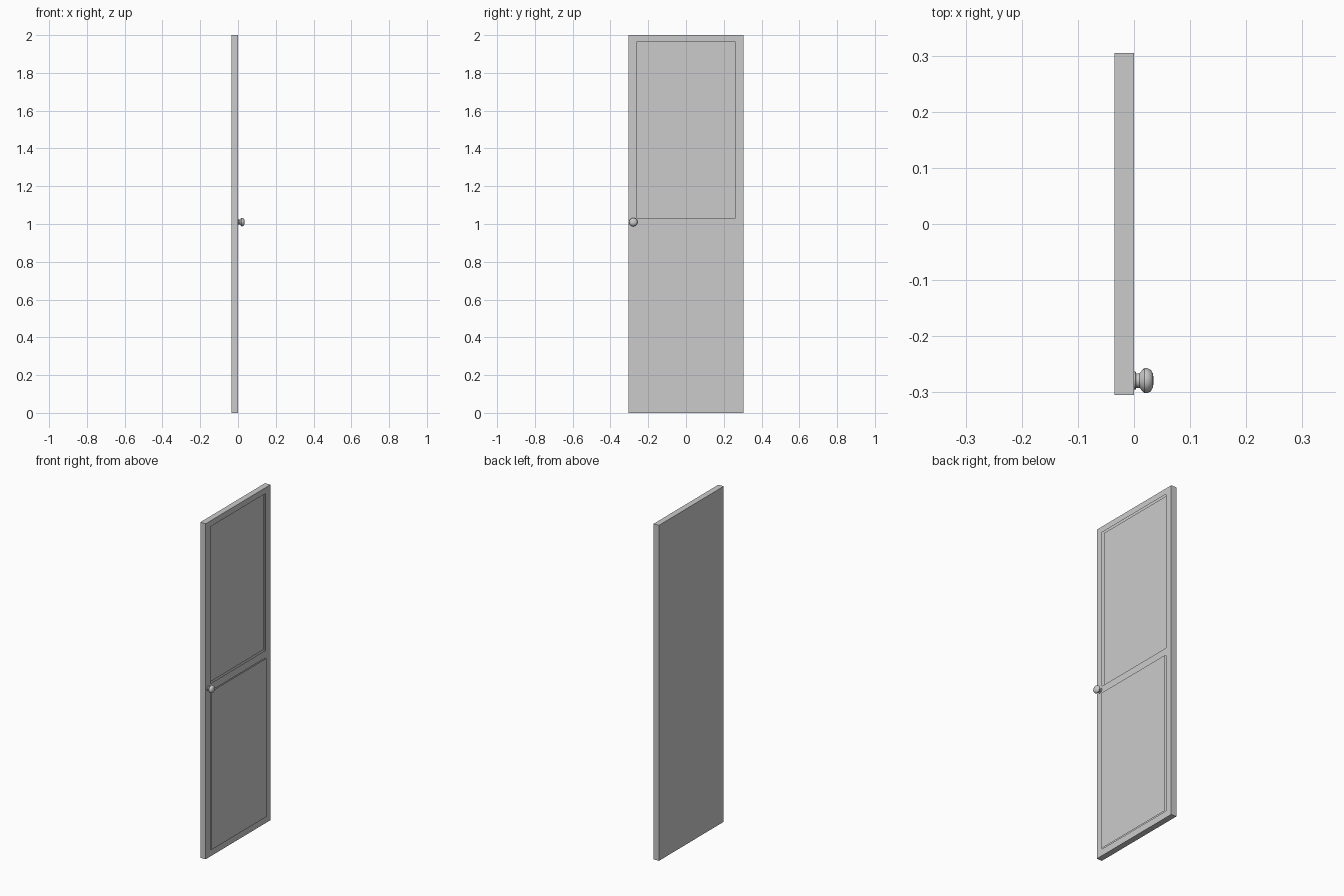
import bpy, bmesh, math

cube = bpy.data.objects.get("Cube")
if cube:
    bpy.data.objects.remove(cube, do_unlink=True)


def material(name, value):
    mat = bpy.data.materials.new(name)
    mat.use_nodes = True
    color = (value, value, value, 1)
    mat.diffuse_color = color
    mat.node_tree.nodes["Principled BSDF"].inputs["Base Color"].default_value = color
    return mat


grey = material("light grey", 0.6)


def finish(name, bm):
    bmesh.ops.remove_doubles(bm, verts=bm.verts, dist=1e-5)
    bmesh.ops.recalc_face_normals(bm, faces=bm.faces)
    mesh = bpy.data.meshes.new(name)
    bm.to_mesh(mesh)
    bm.free()
    mesh.materials.append(grey)
    obj = bpy.data.objects.new(name, mesh)
    bpy.context.collection.objects.link(obj)
    return obj


# Door slab: front face is a grid whose two middle cells become panels
BACK, FACE = -0.035, 0.0
ys = (-0.305, -0.26, 0.26, 0.305)
zs = (0.0, 0.04, 0.985, 1.03, 1.965, 2.0)
bm = bmesh.new()


def quad(corners):
    return bm.faces.new([bm.verts.new(c) for c in corners])


panels = []
for i in range(3):
    for j in range(5):
        y0, y1, z0, z1 = ys[i], ys[i + 1], zs[j], zs[j + 1]
        face = quad([(FACE, y0, z0), (FACE, y1, z0), (FACE, y1, z1), (FACE, y0, z1)])
        if i == 1 and j in (1, 3):
            panels.append(face)

# Back and edges of the slab
rim = [(ys[0], zs[0]), (ys[-1], zs[0]), (ys[-1], zs[-1]), (ys[0], zs[-1])]
quad([(BACK, y, z) for y, z in reversed(rim)])
for (ya, za), (yb, zb) in zip(rim, rim[1:] + rim[:1]):
    quad([(BACK, ya, za), (BACK, yb, zb), (FACE, yb, zb), (FACE, ya, za)])

# Sloped moulding down into each panel, then the raised centre field
for face in panels:
    for width, depth in ((0.034, -0.02), (0.027, 0.006)):
        bmesh.ops.inset_region(bm, faces=[face], thickness=width, depth=depth)
finish("door_panel", bm)

# Turned knob: (distance from door, radius), spun about the x axis
profile = [(0, 0), (0, 0.016), (0.003, 0.016), (0.004, 0.013), (0.010, 0.013),
           (0.015, 0.019), (0.019, 0.0225), (0.023, 0.0225), (0.030, 0.019),
           (0.034, 0.012), (0.035, 0)]
KNOB_Y, KNOB_Z = -0.279, 1.01
bm = bmesh.new()
verts = [bm.verts.new((x, KNOB_Y + r, KNOB_Z)) for x, r in profile]
edges = [bm.edges.new(pair) for pair in zip(verts, verts[1:])]
bmesh.ops.spin(bm, geom=verts + edges, cent=(0, KNOB_Y, KNOB_Z), axis=(1, 0, 0),
               angle=2 * math.pi, steps=24)
knob = finish("door_knob", bm)
bpy.context.view_layer.objects.active = knob
knob.select_set(True)
bpy.ops.object.shade_smooth_by_angle(angle=math.radians(35))
